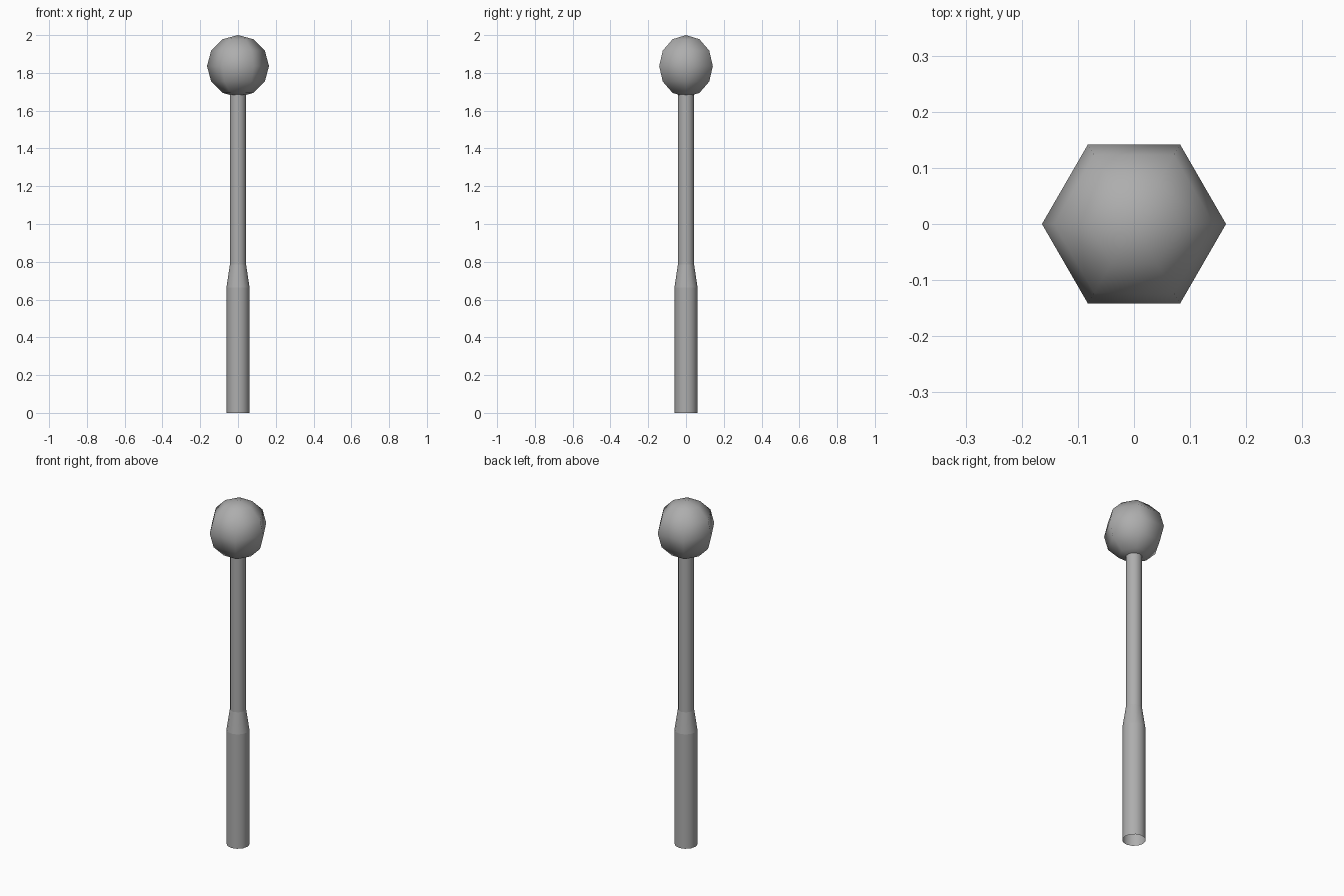
import bpy
import bmesh
from math import sin, cos, pi

cube = bpy.data.objects.get("Cube")
if cube:
    bpy.data.objects.remove(cube, do_unlink=True)

GREY = 0.42
grey = bpy.data.materials.new("plain_grey")
grey.use_nodes = True
grey.diffuse_color = (GREY, GREY, GREY, 1)
grey.node_tree.nodes["Principled BSDF"].inputs["Base Color"].default_value = (GREY, GREY, GREY, 1)


def lathe(name, profile, sides, crisp_rings=()):
    """Revolve (radius, height) points around z; zero radius makes a pole."""
    bm = bmesh.new()
    rings = []
    for r, z in profile:
        count = sides if r > 1e-5 else 1
        rings.append([bm.verts.new((r * cos(2 * pi * i / sides), r * sin(2 * pi * i / sides), z))
                      for i in range(count)])
    for low, high in zip(rings, rings[1:]):
        for i in range(sides):
            j = i + 1
            corners = [low[i % len(low)], low[j % len(low)],
                       high[j % len(high)], high[i % len(high)]]
            face = bm.faces.new(list(dict.fromkeys(corners)))
            face.smooth = True
    # Keep the chosen rings crisp
    for k in crisp_rings:
        ring = rings[k]
        for i in range(sides):
            bm.edges.get((ring[i], ring[(i + 1) % sides])).smooth = False
    mesh = bpy.data.meshes.new(name)
    bm.to_mesh(mesh)
    bm.free()
    mesh.materials.append(grey)
    obj = bpy.data.objects.new(name, mesh)
    bpy.context.collection.objects.link(obj)
    return obj


# Hollow stick: thick grip, short taper, thin shaft
lathe("grip_and_shaft", [(0.061, 0), (0.061, 0.665), (0.043, 0.785), (0.043, 1.70)], 12, (1, 2))

# Low-poly ball head
R, RINGS = 0.164, 6
ball = [(R * sin(pi * k / RINGS), 2 - R - R * cos(pi * k / RINGS)) for k in range(RINGS + 1)]
lathe("ball_head", ball, 6)
